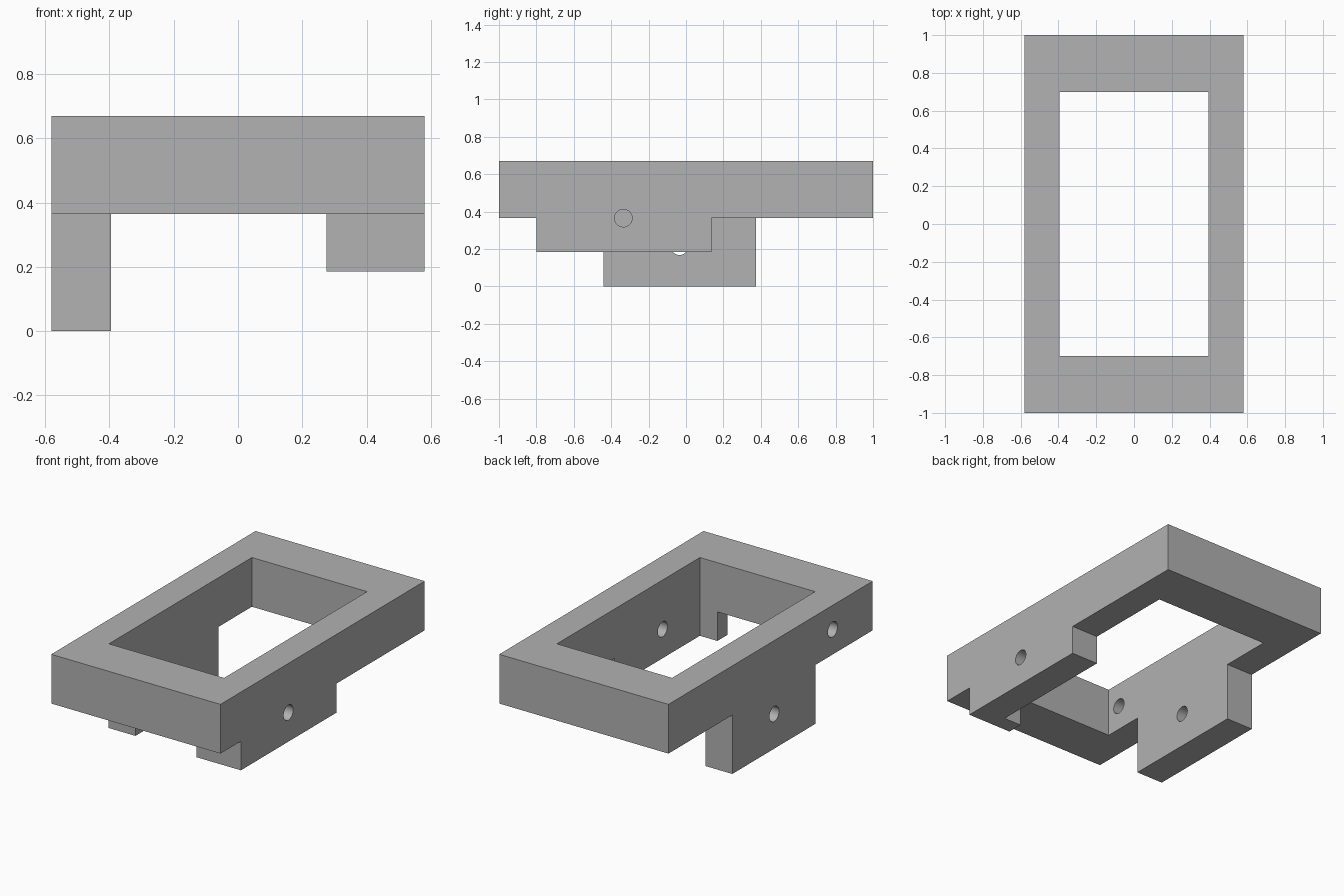
import bpy
import math

cube = bpy.data.objects.get("Cube")
if cube:
    bpy.data.objects.remove(cube, do_unlink=True)

grey = bpy.data.materials.new("plain_grey")
grey.use_nodes = True
grey.diffuse_color = (0.445, 0.445, 0.445, 1)
grey.node_tree.nodes["Principled BSDF"].inputs["Base Color"].default_value = grey.diffuse_color


def box(name, x, y, z):
    """Box from (min, max) ranges on each axis."""
    bpy.ops.mesh.primitive_cube_add(size=1)
    ob = bpy.context.object
    ob.name = name
    for v in ob.data.vertices:
        v.co = [r[0] if c < 0 else r[1] for c, r in zip(v.co, (x, y, z))]
    ob.data.materials.append(grey)
    return ob


def bore(name, x, y, z):
    """Round cutter running along x."""
    bpy.ops.mesh.primitive_cylinder_add(vertices=32, radius=0.047, depth=0.5,
                                        location=(x, y, z),
                                        rotation=(0, math.pi / 2, 0))
    ob = bpy.context.object
    ob.name = name
    ob.data.materials.append(grey)
    return ob


def combine(target, other, operation):
    """Apply a boolean and remove the helper."""
    mod = target.modifiers.new(operation.lower(), "BOOLEAN")
    mod.operation = operation
    mod.solver = "EXACT"
    mod.object = other
    other.hide_render = True
    bpy.context.view_layer.objects.active = target
    bpy.ops.object.modifier_apply(modifier=mod.name)
    bpy.data.objects.remove(other, do_unlink=True)


W, IN_W, IN_L = 0.58, 0.395, 0.7     # outer half width, opening half sizes
BOTTOM, TOP = 0.365, 0.67

# Rectangular block with a long deep lug on the right and a shallow one on the left
frame = box("mounting_frame", (-W, W), (-1, 1), (BOTTOM, TOP))
combine(frame, box("right_lug", (-W, -IN_W), (-0.44, 0.375), (0, 0.5)), "UNION")
combine(frame, box("left_lug", (0.275, W), (-0.8, 0.135), (0.185, 0.5)), "UNION")

# Opening through the frame, which also trims the left lug to an L shape
combine(frame, box("opening", (-IN_W, IN_W), (-IN_L, IN_L), (-0.2, 1)), "DIFFERENCE")

# Cross holes in the side walls
for x, y, z in ((0.5, -0.335, 0.365), (-0.5, -0.035, 0.215), (-0.5, -0.608, 0.52)):
    combine(frame, bore("screw_hole", x, y, z), "DIFFERENCE")

bpy.ops.object.select_all(action="DESELECT")
frame.select_set(True)
bpy.context.view_layer.objects.active = frame
bpy.ops.object.shade_smooth_by_angle(angle=math.radians(30))
